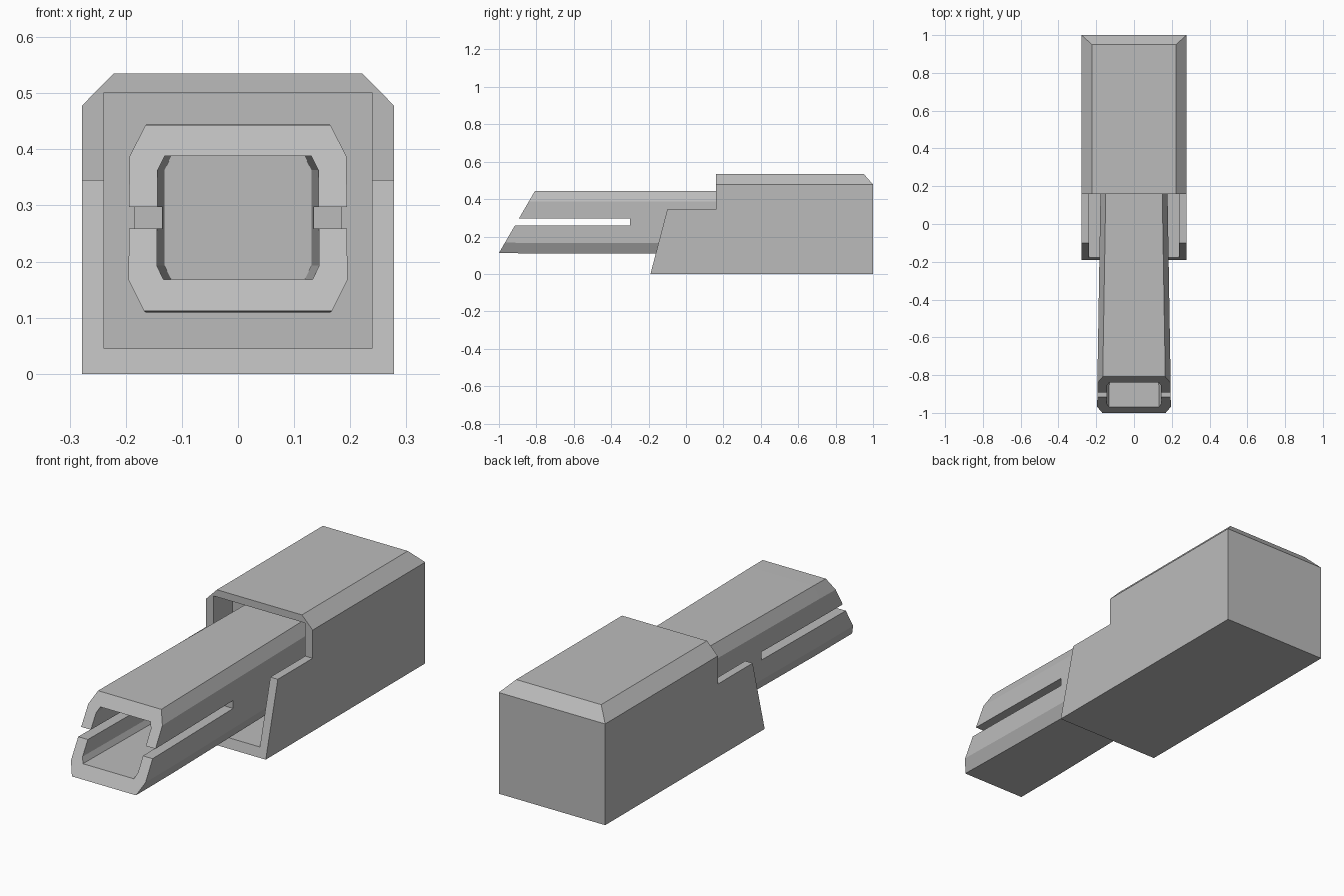
import bpy, bmesh

cube = bpy.data.objects.get("Cube")
if cube:
    bpy.data.objects.remove(cube, do_unlink=True)

grey = bpy.data.materials.new("plain grey")
grey.use_nodes = True
colour = (0.5, 0.5, 0.5, 1)
grey.diffuse_color = colour
grey.node_tree.nodes["Principled BSDF"].inputs["Base Color"].default_value = colour


def loft(name, rings):
    """Closed solid through rings of matching points."""
    bm = bmesh.new()
    loops = [[bm.verts.new(p) for p in ring] for ring in rings]
    n = len(loops[0])
    for a, b in zip(loops, loops[1:]):
        for i in range(n):
            j = (i + 1) % n
            bm.faces.new((a[i], a[j], b[j], b[i]))
    bm.faces.new(loops[0])
    bm.faces.new(loops[-1])
    bmesh.ops.recalc_face_normals(bm, faces=bm.faces)
    mesh = bpy.data.meshes.new(name)
    bm.to_mesh(mesh)
    bm.free()
    mesh.materials.append(grey)
    obj = bpy.data.objects.new(name, mesh)
    bpy.context.collection.objects.link(obj)
    return obj


def section(y, x, z0, z1, cx, cz, bottom=True):
    """Rectangle across the model with chamfered corners."""
    half = [(x - cx, z0), (x, z0 + cz)] if bottom else [(x, z0)]
    half += [(x, z1 - cz), (x - cx, z1)]
    pts = half + [(-a, b) for a, b in reversed(half)]
    return [(a, y, b) for a, b in pts]


def block(name, x0, x1, profile):
    """Side profile (y, z) extruded along x."""
    return loft(name, [[(x, y, z) for y, z in profile] for x in (x0, x1)])


def box(name, x, y0, y1, z0, z1):
    return block(name, -x, x, [(y0, z0), (y1, z0), (y1, z1), (y0, z1)])


def cut(obj, tool, operation="DIFFERENCE"):
    mod = obj.modifiers.new("cut", "BOOLEAN")
    mod.object, mod.operation, mod.solver = tool, operation, "EXACT"
    bpy.context.view_layer.objects.active = obj
    bpy.ops.object.modifier_apply(modifier=mod.name)
    bpy.data.objects.remove(tool, do_unlink=True)


# Housing: chamfered block trimmed to the stepped side outline, hollow in front
housing = loft("housing", [section(y, 0.278, 0, 0.535, 0.056, 0.057, False)
                           for y in (-0.3, 1)])
outline = [(-0.19, -0.1), (1.1, -0.1), (1.1, 0.368), (0.9, 0.592),
           (0.16, 0.592), (0.16, 0.345), (-0.10, 0.345), (-0.19, 0)]
outline[2:4] = [(1.1, 0.364), (0.8, 0.706)]
outline[4] = (0.16, 0.706)
cut(housing, block("outline_tool", -0.5, 0.5, outline), "INTERSECT")
cut(housing, box("cavity_tool", 0.239, -0.5, 0.3, 0.045, 0.501))

# Plug: slightly tapered octagonal tube
plug = loft("plug", [section(-1.05, 0.196, 0.112, 0.441, 0.028, 0.056),
                     section(-0.72, 0.192, 0.109, 0.444, 0.028, 0.056),
                     section(0.32, 0.175, 0.109, 0.444, 0.028, 0.056)])
cut(plug, loft("bore_tool", [section(-1.1, 0.147, 0.168, 0.388, 0.012, 0.025),
                             section(-0.1, 0.131, 0.168, 0.388, 0.012, 0.025)]))
# Side slits and slanted mouth
cut(plug, box("slit_tool", 0.4, -1.2, -0.3, 0.259, 0.297))
cut(plug, block("mouth_tool", -0.4, 0.4,
                [(-1.4, 0), (-1.065, 0), (-0.717, 0.6), (-1.4, 0.6)]))
